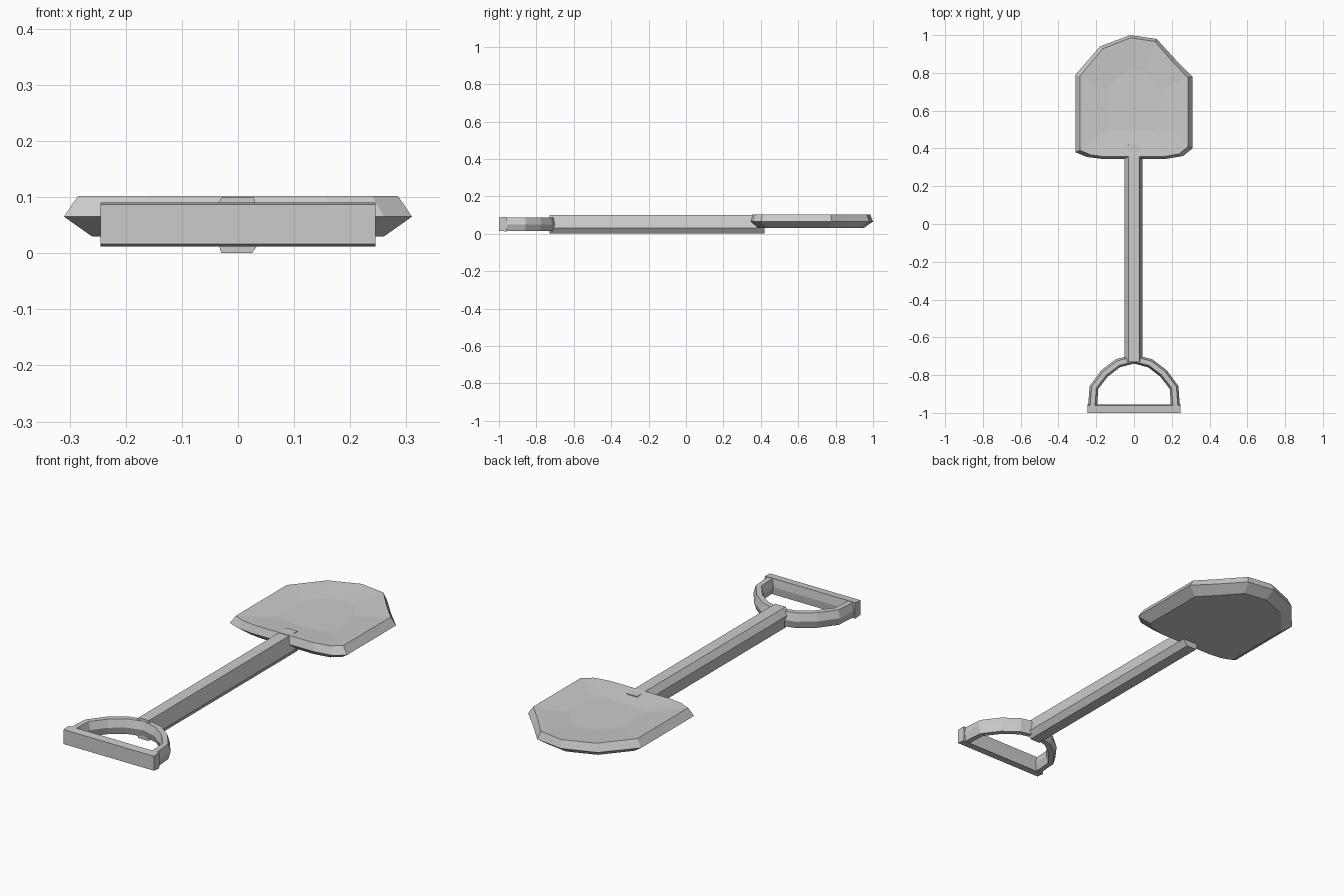
import bpy, bmesh
from mathutils import Vector

if "Cube" in bpy.data.objects:
    bpy.data.objects.remove(bpy.data.objects["Cube"])


def loft(name, rings, closed_path=False):
    """Skin a list of equal-length point rings and cap the ends."""
    bm = bmesh.new()
    vs = [[bm.verts.new(p) for p in r] for r in rings]
    n = len(rings[0])
    for a, b in zip(vs, vs[1:]):
        for i in range(n):
            j = (i + 1) % n
            bm.faces.new((a[i], a[j], b[j], b[i]))
    bm.faces.new(vs[0][::-1])
    bm.faces.new(vs[-1])
    bmesh.ops.recalc_face_normals(bm, faces=bm.faces)
    me = bpy.data.meshes.new(name)
    bm.to_mesh(me)
    bm.free()
    ob = bpy.data.objects.new(name, me)
    bpy.context.collection.objects.link(ob)
    return ob


# Blade: rounded spade outline, bevelled rim, shallow dish on top
outline = [(-0.31, 0.38), (-0.25, 0.355), (-0.17, 0.345), (0.17, 0.345),
           (0.26, 0.36), (0.31, 0.40), (0.31, 0.78), (0.22, 0.87),
           (0.12, 0.98), (-0.02, 1.0), (-0.18, 0.94), (-0.31, 0.79)]


def blade_ring(sx, sy, z):
    return [(x * sx, 0.64 + (y - 0.64) * sy, z) for x, y in outline]


loft("blade", [blade_ring(0.84, 0.86, 0.03), blade_ring(1, 1, 0.065),
               blade_ring(0.92, 0.96, 0.102), blade_ring(0.45, 0.5, 0.090)])

# Shaft: six-sided bar
section = [(-0.03, 0.0), (0.025, 0.0), (0.046, 0.03),
           (0.028, 0.1), (-0.028, 0.1), (-0.05, 0.07)]
loft("shaft", [[(x, y, z) for x, z in section] for y in (-0.73, 0.42)])

# Handle arch: six-sided section swept along a half loop
half = [(0.0, -0.715), (0.085, -0.737), (0.155, -0.79), (0.212, -0.865), (0.22, -0.975)]
path = [Vector((-x, y, 0)) for x, y in half[:0:-1]] + [Vector((x, y, 0)) for x, y in half]
profile = [(-0.013, 0.014), (0.013, 0.014), (0.024, 0.05),
           (0.013, 0.088), (-0.013, 0.088), (-0.024, 0.05)]
rings = []
for i, p in enumerate(path):
    t = (path[min(i + 1, len(path) - 1)] - path[max(i - 1, 0)]).normalized()
    side = Vector((-t.y, t.x, 0))
    rings.append([p + side * o + Vector((0, 0, z)) for o, z in profile])
loft("handle_arch", rings)

# Handle grip: straight bar closing the loop
grip = [(-1.0, 0.016), (-0.96, 0.012), (-0.955, 0.05), (-0.96, 0.09), (-1.0, 0.087)]
loft("handle_grip", [[(x, y, z) for y, z in grip] for x in (-0.245, 0.245)])
